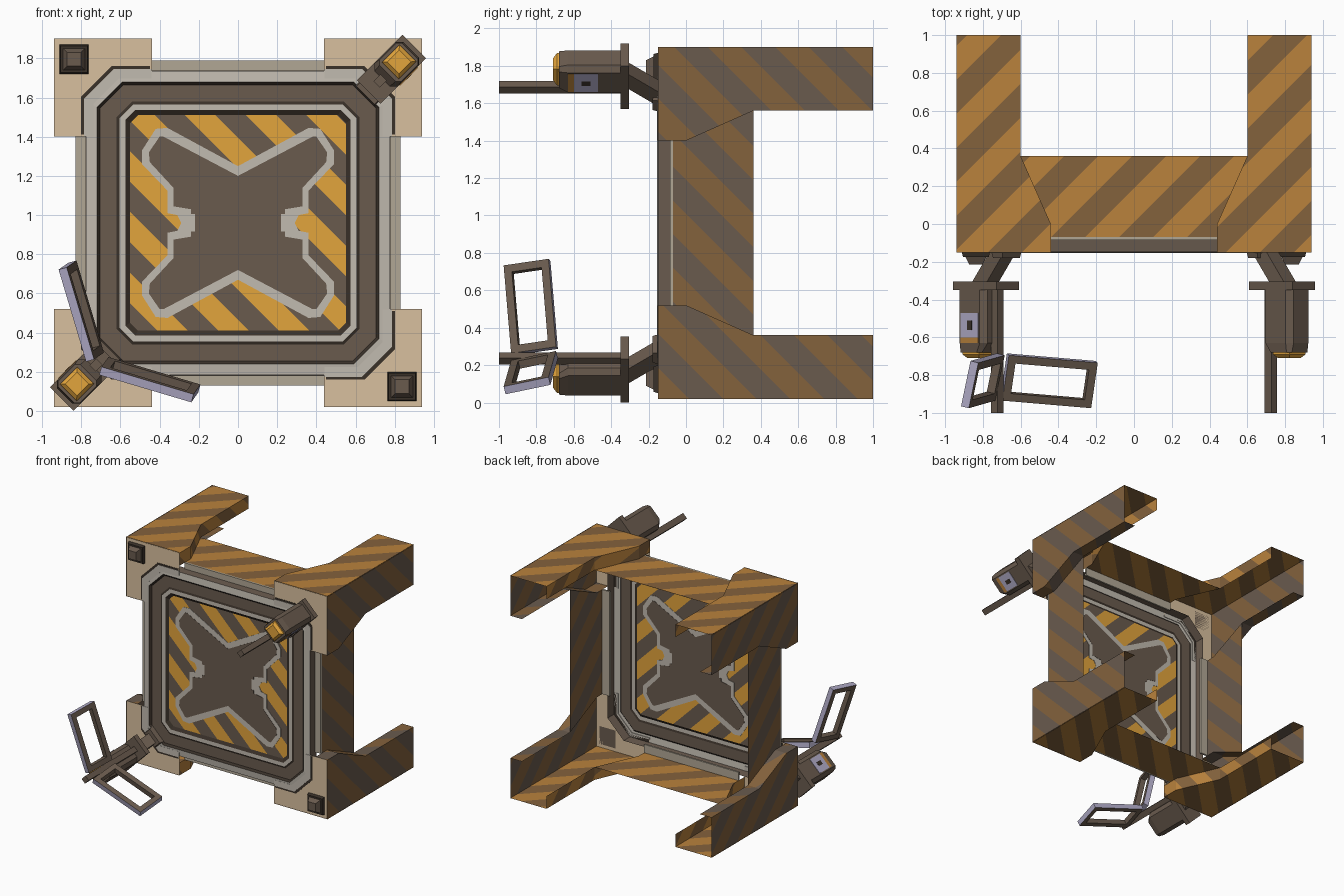
import bpy, bmesh, math
from mathutils import Vector

if "Cube" in bpy.data.objects:
    bpy.data.objects.remove(bpy.data.objects["Cube"])

CZ = 0.96          # height of the hatch centre
R2 = math.sqrt(2)


def material(name, r, g, b):
    m = bpy.data.materials.new(name)
    m.diffuse_color = [(c / 255) ** 2.2 for c in (r, g, b)] + [1]
    m.use_nodes = True
    m.node_tree.nodes["Principled BSDF"].inputs["Base Color"].default_value = m.diffuse_color
    return m


M = {
    'beige': material('beige paint', 216, 191, 157),
    'light': material('light grey metal', 192, 185, 174),
    'trim': material('dusty grey trim', 176, 166, 148),
    'brown': material('brown grey metal', 105, 91, 79),
    'dark': material('dark metal', 60, 52, 45),
    'orange': material('warning orange', 226, 163, 62),
    'rust': material('worn orange', 184, 129, 63),
    'dull': material('dull brown', 131, 98, 63),
    'lavender': material('lavender grey', 175, 170, 198),
}


def build(name, verts, faces, cols):
    """Mesh from vertices and faces; cols is one colour or one per face."""
    if isinstance(cols, str):
        cols = [cols] * len(faces)
    me = bpy.data.meshes.new(name)
    me.from_pydata(verts, [], faces)
    used = list(dict.fromkeys(cols))
    for c in used:
        me.materials.append(M[c])
    for p, c in zip(me.polygons, cols):
        p.material_index = used.index(c)
    bm = bmesh.new()
    bm.from_mesh(me)
    bmesh.ops.recalc_face_normals(bm, faces=bm.faces)
    bm.to_mesh(me)
    bm.free()
    ob = bpy.data.objects.new(name, me)
    bpy.context.collection.objects.link(ob)
    return ob


def loft(name, rings, cols, caps=True):
    """Skin closed rings; cols is one colour, or one per band (the last also caps)."""
    n = len(rings[0])
    verts = [p for r in rings for p in r]
    faces, fc = [], []
    for k in range(len(rings) - 1):
        for i in range(n):
            j = (i + 1) % n
            faces.append((k * n + i, k * n + j, (k + 1) * n + j, (k + 1) * n + i))
            fc.append(cols if isinstance(cols, str) else cols[k])
    if caps:
        faces += [tuple(range(n)), tuple(range(len(verts) - n, len(verts)))]
        fc += [cols if isinstance(cols, str) else cols[-1]] * 2
    return build(name, verts, faces, fc)


def stripe(ob, normal, width, a, b):
    """Cut diagonal bands into a mesh and colour them in turn."""
    n = Vector(normal)
    bm = bmesh.new()
    bm.from_mesh(ob.data)
    bmesh.ops.triangulate(bm, faces=bm.faces)
    ds = [v.co.dot(n) for v in bm.verts]
    for k in range(math.floor(min(ds) / width), math.ceil(max(ds) / width) + 1):
        bmesh.ops.bisect_plane(bm, geom=bm.verts[:] + bm.edges[:] + bm.faces[:],
                               plane_co=n * (k * width / n.length_squared), plane_no=n)
    for f in bm.faces:
        f.material_index = math.floor(f.calc_center_median().dot(n) / width) % 2
    ob.data.materials.clear()
    ob.data.materials.append(M[a])
    ob.data.materials.append(M[b])
    bm.to_mesh(ob.data)
    bm.free()


def octagon(h, c, y):
    k = h - c
    return [(x, y, CZ + z) for x, z in ((h, -k), (h, k), (k, h), (-k, h),
                                        (-h, k), (-h, -k), (-k, -h), (k, -h))]


# Corner legs: angle-section sheets with folded lips, and beige front plates
LEG = [(.94, -.15), (.44, -.15), (.44, 0), (.6, .36), (.6, 1), (.94, 1)]
PLATE = [(.94, .44), (.94, .94), (.44, .94), (.44, .75), (.61, .75), (.75, .61), (.75, .44)]
BEAM = [(-.44, -.07), (-.44, 0), (-.6, .36), (.6, .36), (.44, 0), (.44, -.07)]
BRACKET = [(.80, .45), (.80, .645), (.645, .80), (.45, .80), (.45, .75), (.62, .75), (.75, .62), (.75, .45)]
for sx in (-1, 1):
    for sz in (-1, 1):
        for swap in (False, True):
            def at(a, y, h):
                x, z = (h, a) if swap else (a, h)
                return (sx * x, y, CZ + sz * z)
            verts = [at(a, y, .937) for a, y in LEG] + [at(a, y, .83) for a, y in LEG[1:5]]
            wall = build('leg_side' if swap else 'leg_flat', verts,
                         [(0, 1, 2, 3, 4, 5), (1, 2, 7, 6), (2, 3, 8, 7), (3, 4, 9, 8)], 'dull')
            stripe(wall, (-1, 1, 1), .18, *(('dull', 'brown') if swap else ('rust', 'dull')))
        build('corner_plate', [(sx * x, -.148, CZ + sz * z) for x, z in PLATE],
              [tuple(range(7))], 'beige')
        # Raised bracket hugging the ring at each corner: dark rim, pale face
        loft('corner_bracket_rim', [[(sx * x, y, CZ + sz * z) for x, z in BRACKET]
                                    for y in (-.147, -.151)], 'dark')
        loft('corner_bracket', [[(sx * x * .982, y, CZ + sz * z * .982) for x, z in BRACKET]
                                for y in (-.147, -.1535)], 'light')

# Striped beams between the legs, and pale trim plates in front of them
for s in (-1, 1):
    for swap in (False, True):
        def at(a, y, h):
            return (s * h, y, CZ + a) if swap else (a, y, CZ + s * h)
        beam = build('side_beam' if swap else 'cross_beam', [at(a, y, .83) for a, y in BEAM],
                     [tuple(range(6))], 'dull')
        stripe(beam, (-1, 1, 1), .18, *(('dull', 'brown') if swap else ('rust', 'dull')))
        loft('trim_plate', [[at(a, y, h) for a, h in ((-.44, .76), (.44, .76), (.44, .83), (-.44, .83))]
                            for y in (-.07, -.085)], ['brown', 'trim'][1:])

# Stepped hatch ring
profile = [(.78, .15, -.07), (.775, .15, -.148), (.72, .13, -.154), (.705, .12, -.14),
           (.62, .08, -.14), (.605, .07, -.145), (.575, .05, -.145), (.55, .04, -.13)]
loft('hatch_ring', [octagon(*p) for p in profile],
     ['brown', 'light', 'dark', 'brown', 'dark', 'light', 'dark'], caps=False)

# Striped hatch panel with a cross-shaped decal seen from both sides
HY = -.13
stripe(build('hatch_panel', octagon(.55, .04, HY), [tuple(range(8))], 'orange'),
       (1, 0, 1), .155, 'orange', 'brown')


def decal(name, quarter, tip, half, col):
    """Quarter outline (from top middle to the side) mirrored into four."""
    right = quarter + tip + [(x, -z) for x, z in reversed(quarter)]
    pts = right + [(-x, z) for x, z in reversed(right[1:-1])]
    loft(name, [[(x, HY + d, CZ + z) for x, z in pts] for d in (-half, half)], col)


decal('decal_border', [(0, .29), (.36, .485), (.42, .48), (.49, .37), (.49, .30),
                       (.36, .165), (.36, .05), (.31, .04)], [(.29, 0)], .003, 'light')
decal('decal_cross', [(0, .24), (.38, .44), (.40, .44), (.455, .36), (.45, .31),
                      (.33, .18), (.33, .085), (.24, .07), (.24, .045), (.22, .045)], [], .0045, 'brown')


# Stepped studs on the two free corners
def square(cx, cz, h, y):
    return [(cx + a * h, y, cz + b * h) for a, b in ((-1, -1), (1, -1), (1, 1), (-1, 1))]


for s in (-1, 1):
    cx, cz = s * .837, CZ - s * .835
    loft('corner_stud', [square(cx, cz, h, y) for h, y in
                         ((.075, -.148), (.068, -.175), (.055, -.175), (.035, -.215))],
         ['dark', 'dark', 'brown'])


# Clamps on two opposite corners: u runs outward along the diagonal, v across
def section(s, u0, u1, hv, y, c=0.0, v0=0.0):
    if c:
        uv = [(u0 + c, -hv), (u1 - c, -hv), (u1, c - hv), (u1, hv - c),
              (u1 - c, hv), (u0 + c, hv), (u0, hv - c), (u0, c - hv)]
    else:
        uv = [(u0, -hv), (u1, -hv), (u1, hv), (u0, hv)]
    return [(s * (u + v + v0) / R2, y, CZ + s * (u - v - v0) / R2) for u, v in uv]


for s in (-1, 1):
    loft('clamp_arm', [section(s, .92, 1.03, .045, -.14), section(s, 1.06, 1.17, .045, -.31)], 'brown')
    loft('clamp_foot', [section(s, .91, 1.00, .075, -.13), section(s, .92, .99, .065, -.18)], 'brown')
    loft('clamp_flange', [section(s, .945, 1.272, .085, y) for y in (-.305, -.35)], 'brown')
    loft('clamp_body', [section(s, 1.04, 1.25, .085, -.35, .03), section(s, 1.04, 1.25, .085, -.63, .03),
                        section(s, 1.08, 1.24, .078, -.68, .02)], 'brown')
    loft('clamp_cap', [section(s, 1.10, 1.225, .06, -.675), section(s, 1.10, 1.225, .06, -.69),
                       section(s, 1.12, 1.205, .042, -.71)], 'orange')
    loft('clamp_rod', [section(s, 1.00, 1.05, .022, y) for y in (-.34, -1)], 'brown')
    # Coloured label plates on the flank
    for name, u0, u1, y0, y1, v, col in (('label', 1.08, 1.21, -.60, -.47, .086, 'lavender'),
                                         ('label_mark', 1.125, 1.16, -.56, -.51, .088, 'dark'),
                                         ('label_trim', 1.08, 1.21, -.63, -.60, .086, 'rust')):
        loft(name, [section(s, u0, u1, .003, y, 0, v) for y in (y0, y1)], col)

# Open rectangular frames beside the lower left clamp, mirrored about the diagonal
centre = Vector((-.45, -.83, -.80))
along = Vector((.47, -.04, -.14)) / 2
across = Vector((.035, .24, .05)) / 2
normal = along.cross(across).normalized() * .022
for swap in (False, True):
    rings = []
    for inset, d in ((0, -1), (0, 1), (.042, 1), (.042, -1), (0, -1)):
        ka, kb = 1 - inset / along.length, 1 - inset / across.length
        ring = []
        for a, b in ((-1, -1), (1, -1), (1, 1), (-1, 1)):
            p = centre + along * (a * ka) + across * (b * kb) + normal * d
            ring.append((p.z, p.y, CZ + p.x) if swap else (p.x, p.y, CZ + p.z))
        rings.append(ring)
    loft('wing_frame', rings, ['lavender', 'brown', 'brown', 'brown'], caps=False)
